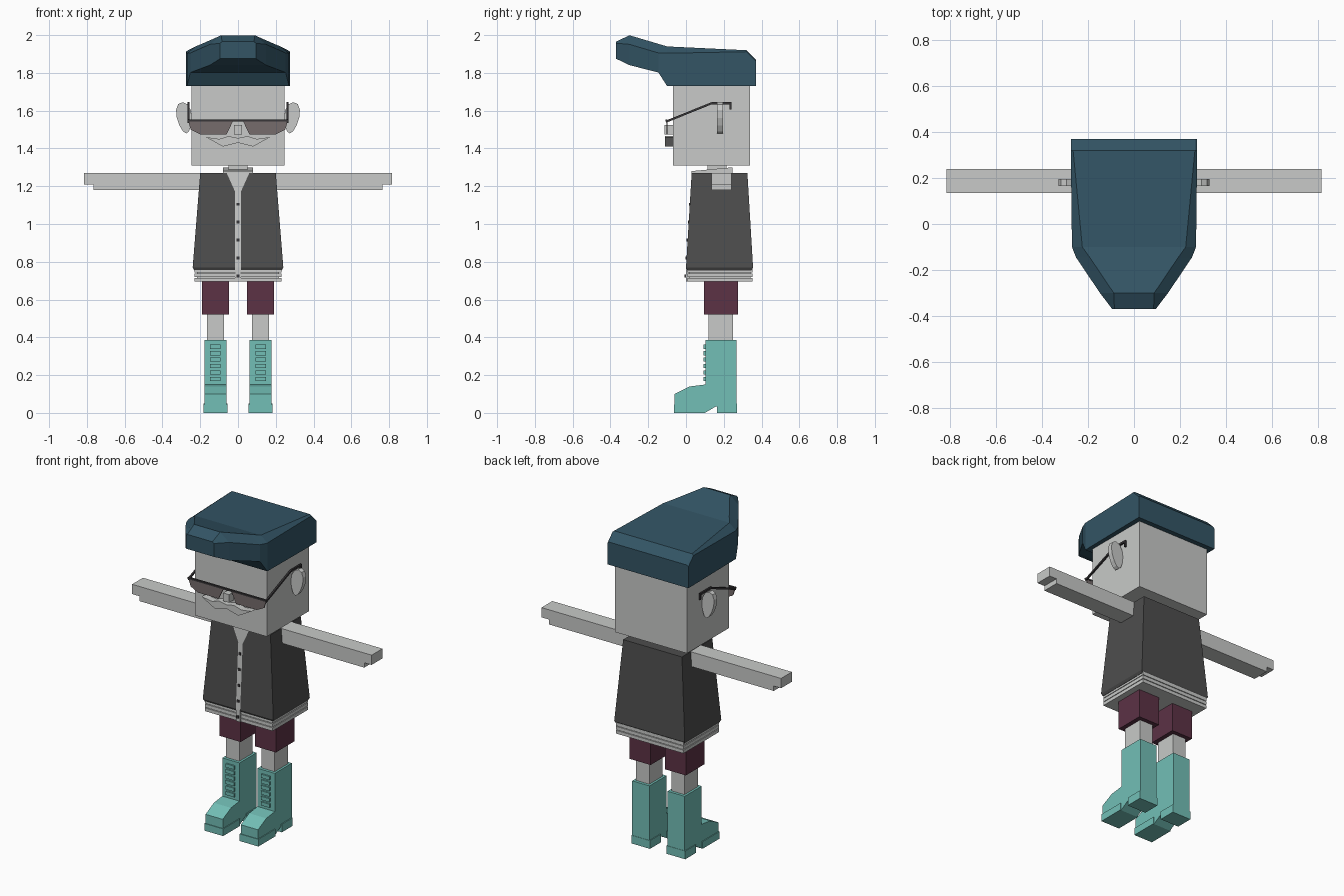
import bpy, bmesh
from math import sin, cos, tau

cube = bpy.data.objects.get("Cube")
if cube:
    bpy.data.objects.remove(cube, do_unlink=True)


def material(name, red, green, blue):
    colour = (red, green, blue, 1)
    mat = bpy.data.materials.new(name)
    mat.use_nodes = True
    mat.diffuse_color = colour
    shader = next(node for node in mat.node_tree.nodes if node.type == 'BSDF_PRINCIPLED')
    shader.inputs["Base Color"].default_value = colour
    return mat


pale = material("pale grey", .58, .59, .58)
charcoal = material("charcoal", .075, .075, .075)
deep_blue = material("deep blue", .033, .09, .13)
plum = material("plum", .107, .032, .06)
turquoise = material("turquoise", .17, .52, .47)
smoky = material("smoky brown", .18, .15, .15)
dark = material("near black", .04, .037, .04)


def loft(name, rings, *mats, second_strip=None):
    """Skin equal rings of points and cap both ends; one strip may take the second material."""
    bm = bmesh.new()
    rows = [[bm.verts.new(point) for point in ring] for ring in rings]
    count = len(rows[0])
    for lower, upper in zip(rows, rows[1:]):
        for i in range(count):
            j = (i + 1) % count
            face = bm.faces.new((lower[i], lower[j], upper[j], upper[i]))
            face.material_index = int(i == second_strip)
    bm.faces.new(rows[0])
    bm.faces.new(rows[-1])
    bmesh.ops.recalc_face_normals(bm, faces=bm.faces)
    mesh = bpy.data.meshes.new(name)
    bm.to_mesh(mesh)
    bm.free()
    for mat in mats:
        mesh.materials.append(mat)
    bpy.context.collection.objects.link(bpy.data.objects.new(name, mesh))


def side_profile(name, mat, outline, xs):
    """Extrude a (y, z) outline across x."""
    loft(name, [[(x, y, z) for y, z in outline] for x in xs], mat)


def front_profile(name, mat, outline, ys, side=1):
    """Extrude an (x, z) outline through y, flipped for the right side."""
    loft(name, [[(side * x, y, z) for x, z in outline] for y in ys], mat)


def box(name, mat, xs, ys, zs, side=1):
    (left, right), (low, high) = xs, zs
    corners = [(left, low), (right, low), (right, high), (left, high)]
    front_profile(name, mat, corners, ys, side)


def block(name, mat, centre, size, side=1):
    """Box given by its centre and size."""
    spans = [(c - s / 2, c + s / 2) for c, s in zip(centre, size)]
    box(name, mat, *spans, side=side)


# Head, nose and neck
head_half = .245
box("head", pale, (-head_half, head_half), (-.07, .34), (1.31, 1.76))
block("nose", pale, (0, -.09, 1.5), (.04, .05, .05))
block("neck", pale, (0, .165, 1.25), (.1, .1, .14))


# Swept hair: straight at the back, tapering and rising to the quiff
def hair_ring(y, width, inset, bottom, top):
    shoulder = top - inset * .8
    right = [(width, bottom), (width, shoulder), (width - inset, top)]
    left = [(-x, z) for x, z in reversed(right)]
    return [(x, y, z) for x, z in right + left]


hair_bottom = 1.73
hair = [hair_ring(.37, .275, .01, hair_bottom, 1.87),
        hair_ring(.32, .275, .01, hair_bottom, 1.92),
        hair_ring(-.1, .27, .045, hair_bottom, 1.94)]
for sweep in (.17, .74):
    hair.append(hair_ring(-.1 - .27 * sweep, .27 - .18 * sweep ** 1.3, .06,
                          1.8 + .075 * sweep ** 2, 1.94 + .08 * sweep))
hair.append(hair_ring(-.37, .095, .01, 1.875, 1.965))
loft("hair", hair, deep_blue)


# Vest flaring downwards, with a shirt opening that widens into a V neck
collar_z, hem_z = 1.27, .77
flare = .04


def vest_front(drop):
    return .03 * (1 - drop)


def vest_ring(drop, opening, z, inset=0):
    width = .2 + flare * drop - inset
    front = vest_front(drop) + inset
    back = .325 + .03 * drop - inset
    across = (-width, -opening, opening, width)
    return [(x, front, z) for x in across] + [(width, back, z), (-width, back, z)]


gap = .015
vest = [vest_ring(1, gap, hem_z - gap, inset=.008)]
for drop, opening in ((1, gap), (.2, gap), (0, .06)):
    vest.append(vest_ring(drop, opening, collar_z + (hem_z - collar_z) * drop))
loft("vest", vest, charcoal, pale, second_strip=1)

# Shirt buttons, hem bands and collar
for row in range(5):
    drop = .33 + .19 * row
    block(f"button_{row + 1}", dark,
          (0, vest_front(drop), collar_z + (hem_z - collar_z) * drop), (gap, .01, gap))
middle_y = .18
block("shirt_hem", pale, (0, middle_y, .73), (.436, .325, .06))
for row in range(3):
    block(f"hem_band_{row + 1}", pale, (0, middle_y, .705 + .024 * row), (.46, .345, .02))
box("placket_end", pale, (-gap, gap), (0, .02), (.695, hem_z))
side_profile("collar", pale, [(.03, 1.25), (.03, 1.28), (.245, 1.3), (.245, 1.25)], (-.08, .08))

# Sunglasses rim with its bridge
rim_half = .267
rim_z = 1.548
block("glasses_rim", dark, (0, -.103, rim_z), (rim_half * 2, .012, .01))

lens = [(.265, rim_z), (.025, rim_z), (.06, 1.475), (.2, 1.475), (.25, 1.5)]
moustache = [(0, 1.455), (.05, 1.465), (.1, 1.45), (.17, 1.46), (.08, 1.41), (0, 1.43)]
toe = [(.17, .15), (.1, .15), (.02, .14), (-.06, .1), (-.06, 0), (.1, 0), (.16, .035)]
temple_top = [(-.105, rim_z), (.135, 1.645), (.24, 1.645)]
temple = temple_top + [(y, z - .012) for y, z in reversed(temple_top)]

# Ear outline: an oval that narrows and leans in at the bottom
ear = []
for step in range(12):
    angle = tau * step / 12
    rise = sin(angle)
    ear.append((.284 + .01 * rise + (.04 + .01 * rise) * cos(angle), 1.562 + .083 * rise))

leg_x, leg_y = .12, .185
for label, side in (("left", 1), ("right", -1)):
    # Face parts
    front_profile(f"{label}_ear", pale, ear, (.165, .195), side)
    front_profile(f"{label}_lens", smoky, lens, (-.104, -.098), side)
    front_profile(f"{label}_moustache", pale, moustache, (-.11, -.065), side)
    side_profile(f"{label}_temple", dark, temple, (side * (rim_half - .01), side * rim_half))
    block(f"{label}_temple_hook", dark, (rim_half - .005, .235, 1.62), (.01, .01, .03), side)

    # Arm and thinner hand
    wrist, arm_y = .765, (.135, .24)
    box(f"{label}_arm", pale, (.19, wrist), arm_y, (1.18, collar_z), side)
    box(f"{label}_hand", pale, (wrist, .815), arm_y, (1.21, collar_z), side)

    # Leg and boot
    block(f"{label}_shorts_leg", plum, (leg_x, leg_y, .62), (.143, .18, .2), side)
    block(f"{label}_shin", pale, (leg_x, leg_y, .45), (.09, .13, .2), side)
    block(f"{label}_boot_shaft", turquoise, (leg_x, leg_y, .21), (.117, .165, .35), side)
    block(f"{label}_heel", turquoise, (leg_x, .217, .025), (.127, .105, .05), side)
    block(f"{label}_toe_sole", turquoise, (leg_x, .018, .022), (.127, .164, .044), side)
    toe_half = .0585
    side_profile(f"{label}_toe", turquoise, toe,
                 (side * (leg_x - toe_half), side * (leg_x + toe_half)))
    for row in range(6):
        block(f"{label}_lace_{row + 1}", turquoise,
              (leg_x, .1, .18 + .034 * row), (.057, .015, .022), side)
